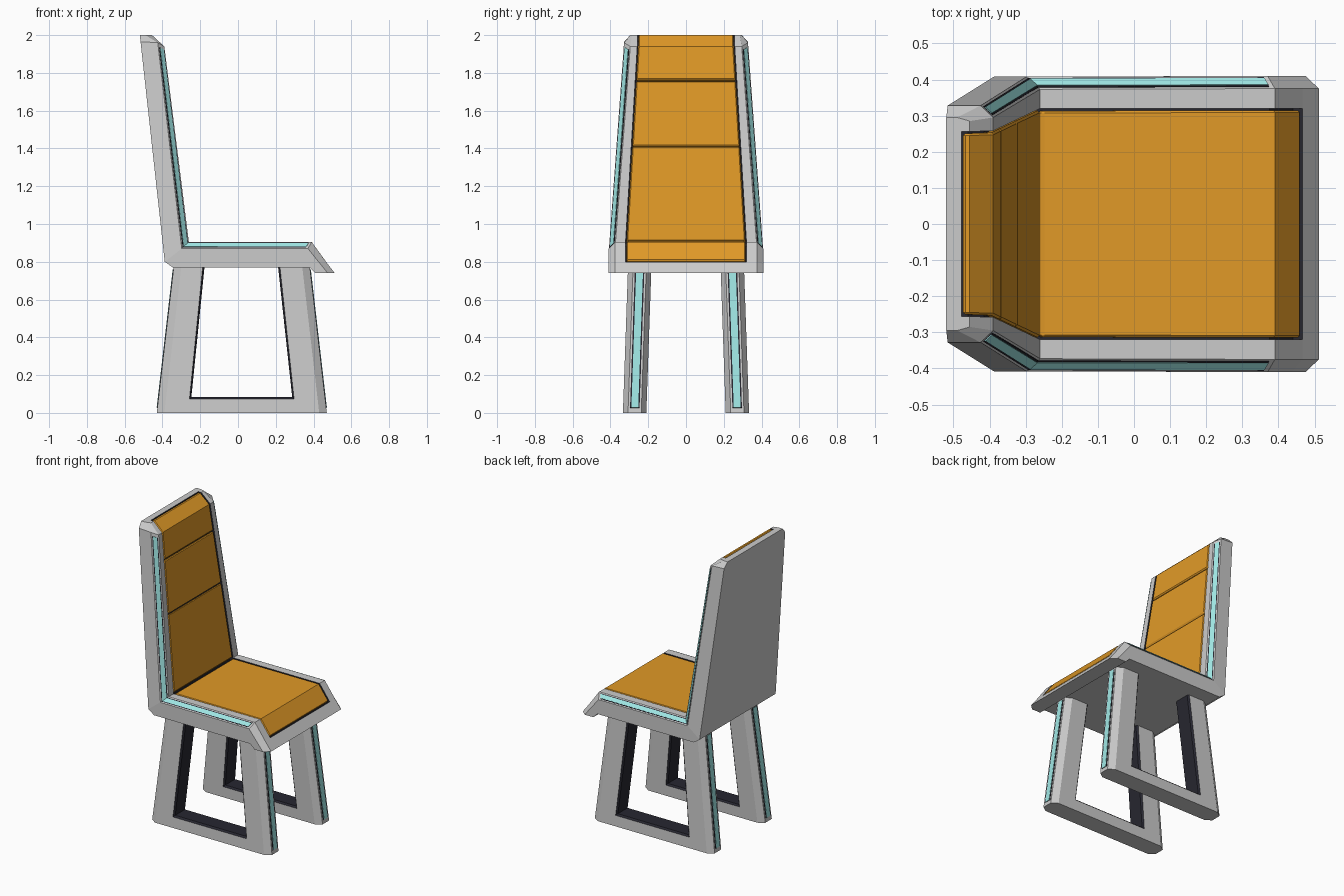
import bpy, bmesh
from mathutils import Vector

if "Cube" in bpy.data.objects:
    bpy.data.objects.remove(bpy.data.objects["Cube"])


def material(name, rgb):
    m = bpy.data.materials.new(name)
    m.diffuse_color = (*rgb, 1)
    m.use_nodes = True
    m.node_tree.nodes["Principled BSDF"].inputs["Base Color"].default_value = m.diffuse_color
    return m


GREY = material("frame_grey", (0.62, 0.62, 0.62))
DARK = material("dark_gap", (0.02, 0.02, 0.03))
ORANGE = material("orange_cushion", (0.75, 0.32, 0.02))
TEAL = material("teal_inlay", (0.35, 0.8, 0.78))


def P(p, y):
    return Vector((p[0], y, p[1]))


def mix(a, b, t):
    return tuple(u + (v - u) * t for u, v in zip(a, b))


def loft(name, rings, mats, slot=lambda k, j: 0, caps=True):
    """Skin a list of rings, merging coincident points."""
    bm = bmesh.new()
    seen = {}

    def vert(co):
        key = tuple(round(c, 5) for c in co)
        if key not in seen:
            seen[key] = bm.verts.new(co)
        return seen[key]

    def face(points, index):
        vs = list(dict.fromkeys(vert(p) for p in points))
        if len(vs) > 2:
            bm.faces.new(vs).material_index = index

    n = len(rings[0])
    for k, (a, b) in enumerate(zip(rings, rings[1:])):
        for j in range(n if caps else n - 1):
            i = (j + 1) % n
            face((a[j], a[i], b[i], b[j]), slot(k, j))
    if caps:
        face(rings[0], 0)
        face(rings[-1], 0)
    bmesh.ops.recalc_face_normals(bm, faces=bm.faces)
    me = bpy.data.meshes.new(name)
    bm.to_mesh(me)
    bm.free()
    for m in mats:
        me.materials.append(m)
    ob = bpy.data.objects.new(name, me)
    bpy.context.collection.objects.link(ob)
    return ob


def inlay(name, rails):
    """Teal strip with a dark border, lying on the face between two rails."""
    for part, lo, hi, mat, thick in (("border", 0.14, 0.86, DARK, 0.004),
                                     ("strip", 0.24, 0.76, TEAL, 0.008)):
        rings = [(a.lerp(b, lo), a.lerp(b, hi)) for a, b in rails]
        ob = loft(f"{name}_{part}", rings, [mat], caps=False)
        s = ob.modifiers.new("thickness", "SOLIDIFY")
        s.thickness, s.offset = thick, 0


# Frame stations: front, side and back points (x, z), half widths, recess floor
top_s, top_b = (-0.49, 2.0), (-0.52, 2.0)
top_w = (0.295, 0.285, 0.256)
seat_w = (0.41, 0.375, 0.32)
T = [
    ((-0.478, 2.0), top_s, top_b, top_w, None),
    ((-0.478, 2.0), top_s, top_b, top_w, (-0.478, 1.97)),
    ((-0.455, 2.0), top_s, top_b, top_w, (-0.46, 1.97)),
    ((-0.39, 1.94), (-0.425, 1.96), (-0.516, 1.965), (0.328, 0.295, 0.258), (-0.415, 1.93)),
    ((-0.26, 0.905), (-0.298, 0.87), (-0.388, 0.80), (0.408, 0.373, 0.32), (-0.285, 0.88)),
    ((-0.26, 0.905), (-0.298, 0.87), (-0.345, 0.77), (0.408, 0.373, 0.32), (-0.285, 0.88)),
    ((0.39, 0.905), (0.37, 0.87), (0.38, 0.77), seat_w, (0.375, 0.88)),
    ((0.466, 0.80), (0.437, 0.787), (0.399, 0.751), seat_w, (0.44, 0.785)),
    ((0.466, 0.80), (0.437, 0.787), (0.399, 0.751), seat_w, None),
    ((0.512, 0.74), (0.475, 0.74), (0.41, 0.74), seat_w, None),
]


def frame_ring(st):
    f, s, b, (w, fo, fi), r = st
    half = [P(f, fo), P(f, fi), P(r or f, fi)]
    rest = [P(s, -w), P(b, -w), P(b, w), P(s, w)]
    return half + [Vector((v.x, -v.y, v.z)) for v in reversed(half)] + rest


loft("seat_and_back_frame", [frame_ring(s) for s in T], [GREY, DARK],
     lambda k, j: 1 if j in (1, 2, 3) and (T[k][4] or T[k + 1][4]) else 0)

# Orange cushions filling the recess: stations of (front, floor, half width)
GAP = 0.005


def back_at(z):
    t = (1.94 - z) / 1.035
    a, b = T[3], T[4]
    return mix(a[0], b[0], t), mix(a[4], b[4], t), a[3][2] + (b[3][2] - a[3][2]) * t


cushions = {
    "headrest_cushion": [((-0.473, 2.0), (-0.473, 1.97), 0.256),
                         ((-0.455, 2.0), (-0.46, 1.97), 0.256), back_at(1.94), back_at(1.765)],
    "upper_back_cushion": [back_at(1.758), back_at(1.418)],
    "lower_back_cushion": [back_at(1.411), back_at(0.916)],
    "seat_cushion": [((-0.254, 0.905), (-0.27, 0.88), 0.318),
                     ((0.39, 0.905), (0.375, 0.88), 0.32),
                     ((0.462, 0.806), (0.437, 0.79), 0.32)],
}
for name, stations in cushions.items():
    rings = [(P(f, w - GAP), P(f, GAP - w), P(r, GAP - w), P(r, w - GAP))
             for f, r, w in stations]
    bev = loft(name, rings, [ORANGE]).modifiers.new("edge", "BEVEL")
    bev.width, bev.segments, bev.limit_method, bev.angle_limit = 0.006, 1, "ANGLE", 1.0

# Leg loop stations: outer, chamfer, inner rim, inner points (x, z)
LEG = [
    ((-0.34, 0.775), (-0.30, 0.775), (-0.187, 0.775), (-0.177, 0.775)),
    ((-0.43, 0.0), (-0.39, 0.0), (-0.257, 0.073), (-0.247, 0.083)),
    ((0.47, 0.0), (0.43, 0.0), (0.297, 0.073), (0.287, 0.083)),
    ((0.38, 0.775), (0.34, 0.775), (0.222, 0.775), (0.212, 0.775)),
]


def leg_point(p, dy, side):
    return P(p, side * (0.272 - 0.035 * p[1] + dy))


for side, label in ((1, "rear"), (-1, "front")):
    # Leg loops, leaning outwards
    rings = []
    for o, c, rim, i in LEG:
        half = [(o, 0.035), (c, 0.062), (rim, 0.062), (i, 0.052)]
        pts = half + [(p, -d) for p, d in reversed(half)]
        rings.append([leg_point(p, d, side) for p, d in pts])
    loft(f"{label}_leg_loop", rings, [GREY, DARK], lambda k, j: 1 if j in (2, 3, 4) else 0)

    # Inlays on the outer edges of the leg posts
    for post, a, b in (("left", LEG[0][0], LEG[1][0]), ("right", LEG[3][0], LEG[2][0])):
        ends = [mix(a, b, t) for t in (0.02, 0.965)]
        inlay(f"{label}_{post}_post_inlay",
              [(leg_point(p, -0.035, side), leg_point(p, 0.035, side)) for p in ends])

    # Inlay along the chamfer of the backrest and seat
    rails = [(P(T[k][0], side * T[k][3][1]), P(T[k][1], side * T[k][3][0])) for k in (3, 4, 6)]
    top, mid, end = rails
    top = tuple(a.lerp(b, 0.02) for a, b in zip(top, mid))
    end = tuple(a.lerp(b, 0.02) for a, b in zip(end, mid))
    inlay(f"{label}_side_inlay", [top, mid, end])
